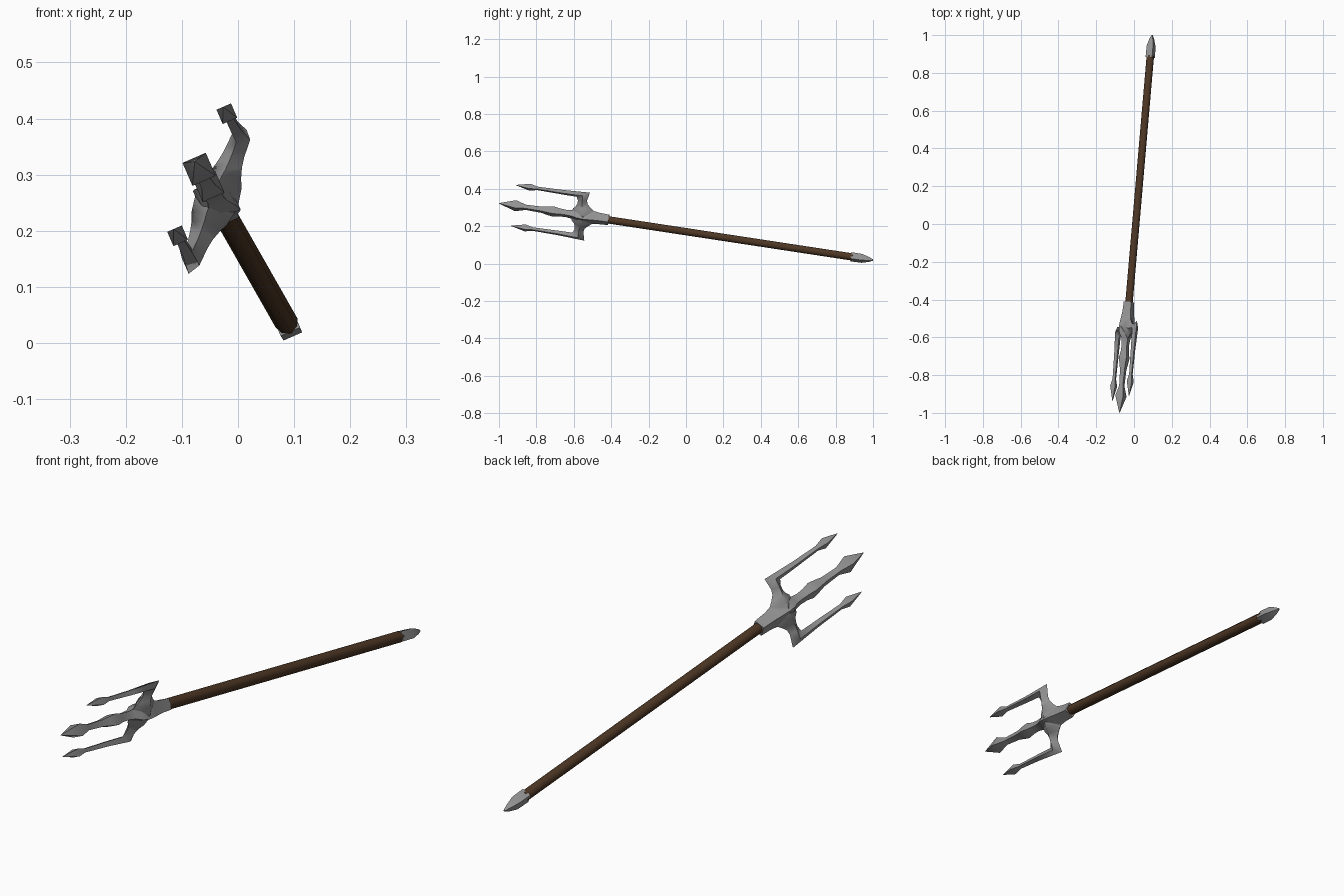
import bpy, bmesh, math
from mathutils import Vector

if "Cube" in bpy.data.objects:
    bpy.data.objects.remove(bpy.data.objects["Cube"])

# Local frame: D runs butt -> tip, U is the fork spread, V the thickness
BUTT = Vector((0.096, 1.0, 0.019))
TIP = Vector((-0.077, -1.0, 0.323))
D = (TIP - BUTT).normalized()
U = Vector((0.358, 0.0, 0.927))
U = (U - D * U.dot(D)).normalized()
V = D.cross(U)
LENGTH = (TIP - BUTT).length


def place(t, s, v):
    return BUTT + D * t + U * s + V * v


def material(name, color):
    m = bpy.data.materials.new(name)
    m.diffuse_color = (*color, 1)
    m.use_nodes = True
    m.node_tree.nodes["Principled BSDF"].inputs["Base Color"].default_value = m.diffuse_color
    return m


steel = material("grey steel", (0.29, 0.29, 0.29))
wood = material("dark brown wood", (0.075, 0.038, 0.018))


def loft(name, rings, mat, angle):
    """Skin a list of equal-sized point rings and close both ends."""
    bm = bmesh.new()
    loops = [[bm.verts.new(p) for p in ring] for ring in rings]
    n = len(loops[0])
    for a, b in zip(loops, loops[1:]):
        for i in range(n):
            bm.faces.new((a[i], a[(i + 1) % n], b[(i + 1) % n], b[i]))
    bm.faces.new(loops[0][::-1])
    bm.faces.new(loops[-1])
    bmesh.ops.recalc_face_normals(bm, faces=bm.faces)
    mesh = bpy.data.meshes.new(name)
    bm.to_mesh(mesh)
    bm.free()
    mesh.materials.append(mat)
    ob = bpy.data.objects.new(name, mesh)
    bpy.context.collection.objects.link(ob)
    bpy.ops.object.select_all(action='DESELECT')
    ob.select_set(True)
    bpy.context.view_layer.objects.active = ob
    bpy.ops.object.shade_smooth_by_angle(angle=math.radians(angle))
    return ob


def spindle(name, profile, sides, mat, angle):
    """Turned part on the main axis from (distance, radius) pairs."""
    rings = []
    for t, r in profile:
        rings.append([place(t, r * math.cos(2 * math.pi * i / sides),
                            r * math.sin(2 * math.pi * i / sides))
                      for i in range(sides)])
    return loft(name, rings, mat, angle)


# Wooden shaft
spindle("shaft", [(0.11, 0.021), (1.47, 0.021)], 8, wood, 50)

# Pointed butt cap, diamond in section
spindle("butt_cap", [(0.0, 0.004), (0.022, 0.014), (0.06, 0.0255), (0.12, 0.0265)],
        4, steel, 40)

# Socket, hub and swelling centre prong with spear point
spindle("socket_and_centre_prong", [
    (1.435, 0.030), (1.49, 0.033), (1.53, 0.040), (1.57, 0.046), (1.605, 0.040),
    (1.63, 0.026), (1.665, 0.021), (1.70, 0.023), (1.735, 0.030), (1.765, 0.025),
    (1.80, 0.018), (1.885, 0.015), (1.94, 0.032), (LENGTH, 0.001)], 4, steel, 60)

# Side arm and prong: outer (t, s), inner (t, s), half thickness
ARM = [
    (1.500, 0.000, 1.640, 0.000, 0.040),
    (1.518, 0.035, 1.632, 0.035, 0.034),
    (1.540, 0.053, 1.618, 0.050, 0.027),
    (1.558, 0.072, 1.612, 0.066, 0.022),
    (1.562, 0.092, 1.611, 0.083, 0.019),
    (1.552, 0.139, 1.620, 0.104, 0.017),
    (1.700, 0.131, 1.700, 0.105, 0.013),
    (1.835, 0.128, 1.835, 0.108, 0.010),
    (1.875, 0.138, 1.875, 0.098, 0.020),
    (1.952, 0.119, 1.952, 0.117, 0.001),
]
for side, label in ((1, "upper"), (-1, "lower")):
    rings = []
    for to, so, ti, si, h in ARM:
        tm, sm = (to + ti) / 2, (so + si) / 2
        rings.append([place(to, side * so, 0), place(tm, side * sm, h),
                      place(ti, side * si, 0), place(tm, side * sm, -h)])
    loft(label + "_side_prong", rings, steel, 60)
